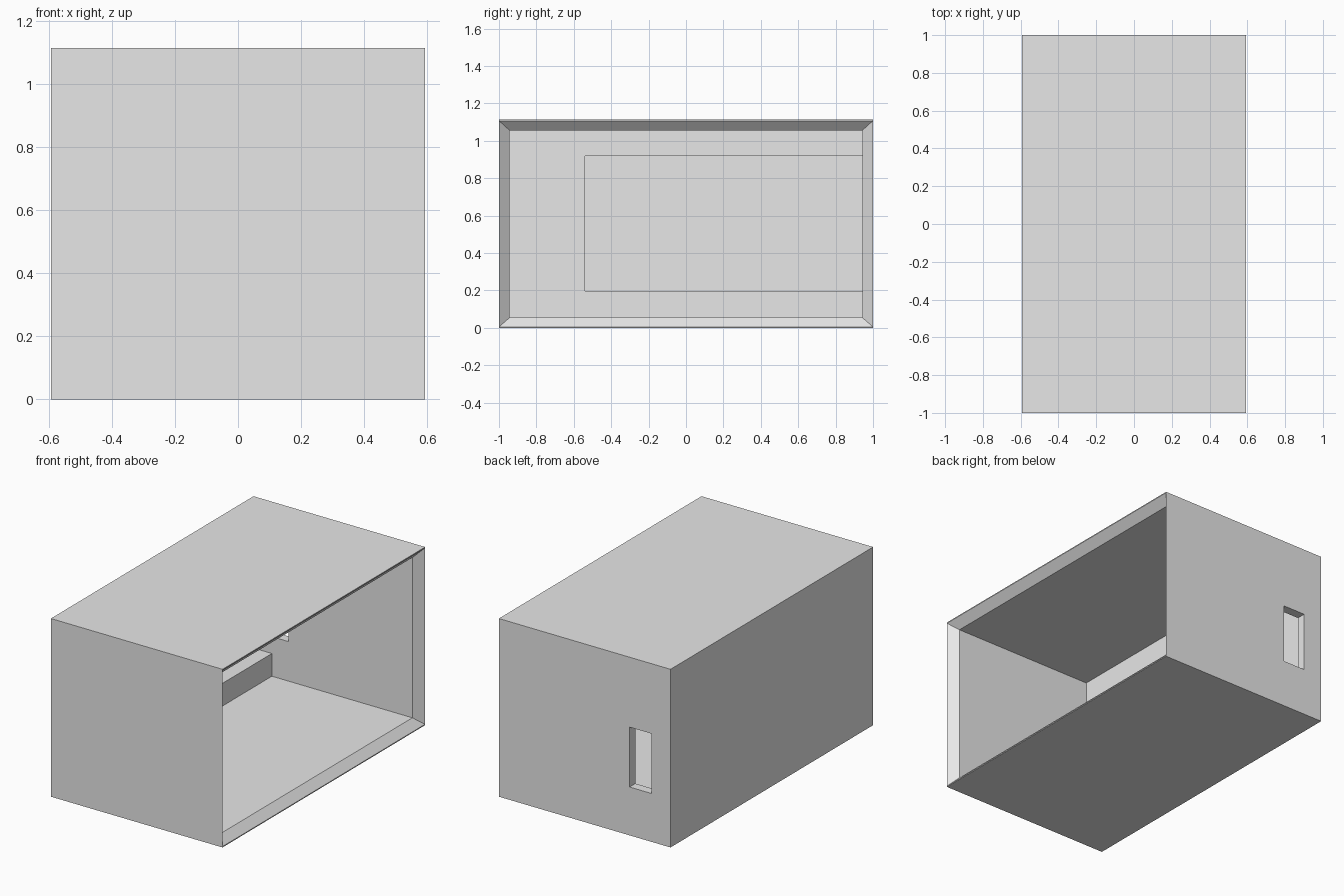
import bpy, bmesh

if "Cube" in bpy.data.objects:
    bpy.data.objects.remove(bpy.data.objects["Cube"])

grey = bpy.data.materials.new("light grey")
grey.diffuse_color = (0.8, 0.8, 0.8, 1.0)
grey.use_nodes = True
grey.node_tree.nodes["Principled BSDF"].inputs["Base Color"].default_value = grey.diffuse_color


def loft(name, rings):
    """Closed solid through rectangles (x, y0, y1, z0, z1) stacked along x."""
    bm = bmesh.new()
    loops = [[bm.verts.new(p) for p in
              ((x, y0, z0), (x, y1, z0), (x, y1, z1), (x, y0, z1))]
             for x, y0, y1, z0, z1 in rings]
    for a, b in zip(loops, loops[1:]):
        for i in range(4):
            j = (i + 1) % 4
            bm.faces.new((a[i], a[j], b[j], b[i]))
    bm.faces.new(loops[0])
    bm.faces.new(loops[-1])
    bmesh.ops.recalc_face_normals(bm, faces=bm.faces)
    mesh = bpy.data.meshes.new(name)
    bm.to_mesh(mesh)
    bm.free()
    mesh.materials.append(grey)
    obj = bpy.data.objects.new(name, mesh)
    bpy.context.collection.objects.link(obj)
    return obj


def box(name, x0, x1, *rect):
    return loft(name, [(x0, *rect), (x1, *rect)])


# Outer body, open on the right side once cut
shell = box("shell", -0.593, 0.593, -1, 1, 0, 1.113)

cutters = [
    # Main room, flaring out to a chamfered rim at the opening
    loft("room_cutter", [(-0.426, -0.943, 0.943, 0.055, 1.056),
                         (0.545, -0.943, 0.943, 0.055, 1.056),
                         (0.641, -1.055, 1.055, -0.043, 1.158)]),
    # Wide niche in the thick left wall, running up to the back wall
    box("niche_cutter", -0.538, -0.3, -0.54, 0.943, 0.197, 0.918),
    # Slot window through the back wall
    box("window_cutter", -0.463, -0.31, 0.8, 1.1, 0.302, 0.676),
]

for cutter in cutters:
    mod = shell.modifiers.new(cutter.name, 'BOOLEAN')
    mod.operation = 'DIFFERENCE'
    mod.solver = 'EXACT'
    mod.object = cutter
    cutter.hide_render = True

# Bake the cuts and remove the helpers
bpy.context.view_layer.update()
deps = bpy.context.evaluated_depsgraph_get()
cut_mesh = bpy.data.meshes.new_from_object(shell.evaluated_get(deps))
shell.modifiers.clear()
shell.data = cut_mesh
for cutter in cutters:
    bpy.data.objects.remove(cutter)
